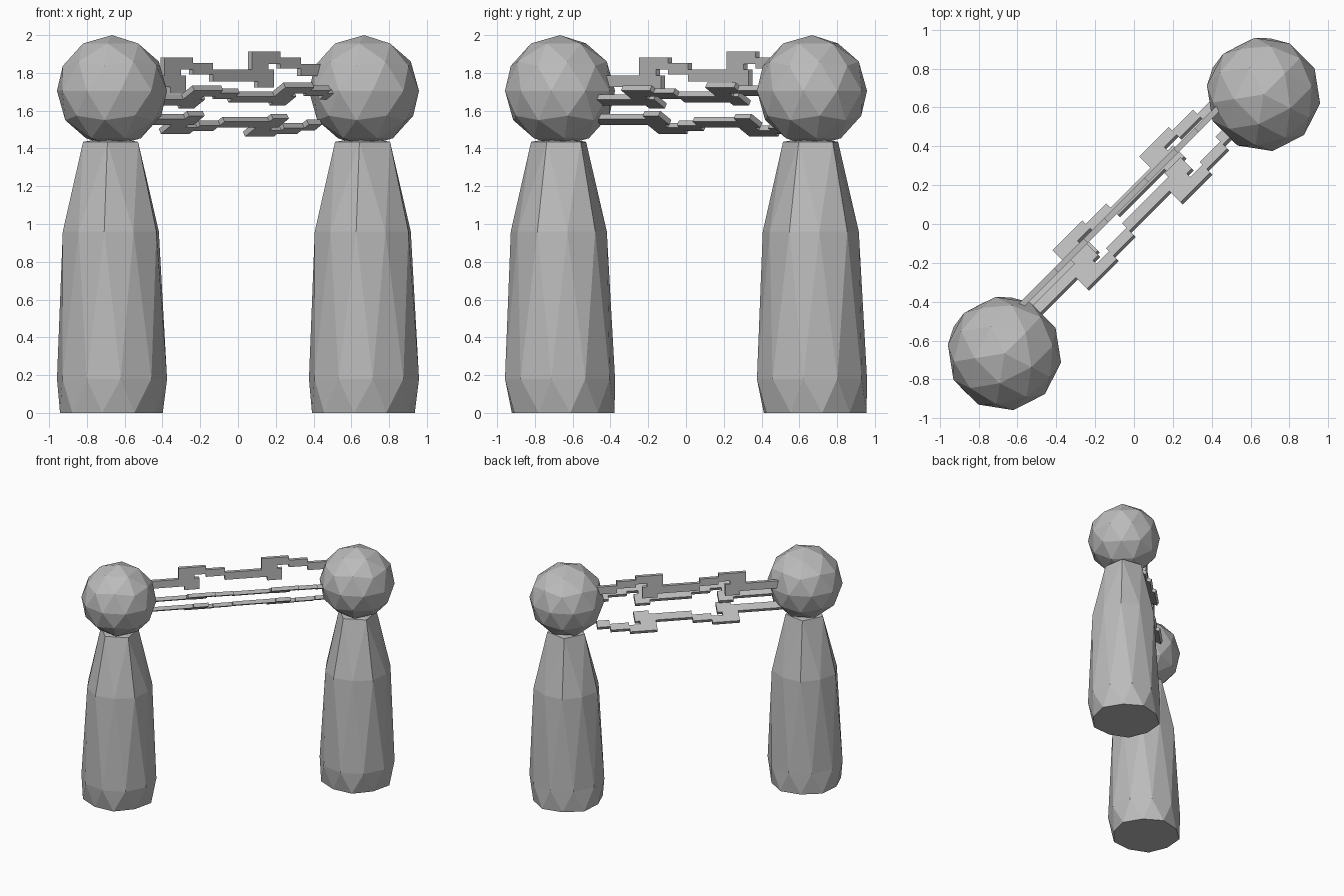
import bpy, bmesh, math
from mathutils import Matrix, Vector

cube = bpy.data.objects.get("Cube")
if cube:
    bpy.data.objects.remove(cube)

grey = bpy.data.materials.new("plain_grey")
grey.use_nodes = True
grey.diffuse_color = (0.5, 0.5, 0.5, 1)
grey.node_tree.nodes["Principled BSDF"].inputs["Base Color"].default_value = (0.5, 0.5, 0.5, 1)


def add_object(name, bm, matrix):
    bmesh.ops.recalc_face_normals(bm, faces=bm.faces)
    mesh = bpy.data.meshes.new(name)
    bm.to_mesh(mesh)
    bm.free()
    mesh.materials.append(grey)
    obj = bpy.data.objects.new(name, mesh)
    obj.matrix_world = matrix
    bpy.context.collection.objects.link(obj)
    return obj


RADIUS = 0.295
TURN = Matrix.Rotation(math.radians(45), 4, "Z")


# Faceted ball head
def make_head(name, place):
    bm = bmesh.new()
    bmesh.ops.create_icosphere(bm, subdivisions=2, radius=RADIUS)
    add_object(name, bm, place @ Matrix.Translation((0, 0, 1.705)) @ TURN)


# Body: a faceted ball whose rings are stretched into a tapered, flat-based pillar
def make_body(name, place):
    bm = bmesh.new()
    bmesh.ops.create_icosphere(bm, subdivisions=2, radius=1)
    bmesh.ops.transform(bm, matrix=TURN, verts=bm.verts)
    for v in bm.verts:
        level = v.co.z
        flat = Vector((v.co.x, v.co.y, 0)) * RADIUS
        if level > 0.95:
            flat.z = 1.46
        elif level > 0.7:
            flat.z = 1.435
        elif level > 0.2:
            flat.z = 0.96
        elif level > -0.2:
            flat.z = 0.18
        else:
            flat = flat * 1.07 + Vector((-0.01, 0.01, 0))
        v.co = flat
    add_object(name, bm, place)


for side, sign in (("right", -1), ("left", 1)):
    place = Matrix.Translation((0.667 * sign, 0.667 * sign, 0))
    make_body(side + "_body", place)
    make_head(side + "_head", place)

# Upper and lower edge of one jagged step: (along, across)
UPPER = [(0.204, 0), (0.204, 0.095), (0.42, 0.095), (0.42, 0.065), (0.57, 0.065), (0.57, 0.03)]
LOWER = [(0.25, -0.063), (0.25, -0.095), (0.368, -0.095), (0.368, 0), (0.33, 0),
         (0.33, 0.03), (0.42, 0.03), (0.42, 0.005), (0.57, 0.005), (0.57, -0.033)]
STEP, RISE = 0.656, 0.03
START, END = -0.74, 0.73


# Jagged band: two steps in one flat outline, given thickness
def make_band(name, angle, side, height, shift):
    def edge(points, offset):
        path = [(START - shift, offset - RISE)]
        for n in (-1, 0):
            path += [(a + n * STEP, w + n * RISE) for a, w in points]
        return path + [(END - shift, offset + RISE)]

    outline = edge(UPPER, 0) + edge(LOWER, -0.063)[::-1]
    bm = bmesh.new()
    bm.faces.new([bm.verts.new((a, w, 0)) for a, w in outline])
    along = Vector((1, 1, 0)).normalized()
    outward = Vector((1, -1, 0)).normalized()
    across = outward * math.cos(math.radians(angle)) + Vector((0, 0, math.sin(math.radians(angle))))
    frame = Matrix((along, across, along.cross(across))).transposed().to_4x4()
    frame.translation = along * shift + outward * side + Vector((0, 0, height))
    band = add_object(name, bm, frame)
    solid = band.modifiers.new("thickness", "SOLIDIFY")
    solid.thickness = 0.03
    solid.offset = 0


make_band("upper_band", 90, -0.115, 1.817, 0)
make_band("front_band", 30, 0.016, 1.688, 0.045)
make_band("lower_band", 210, -0.137, 1.523, 0.06)
